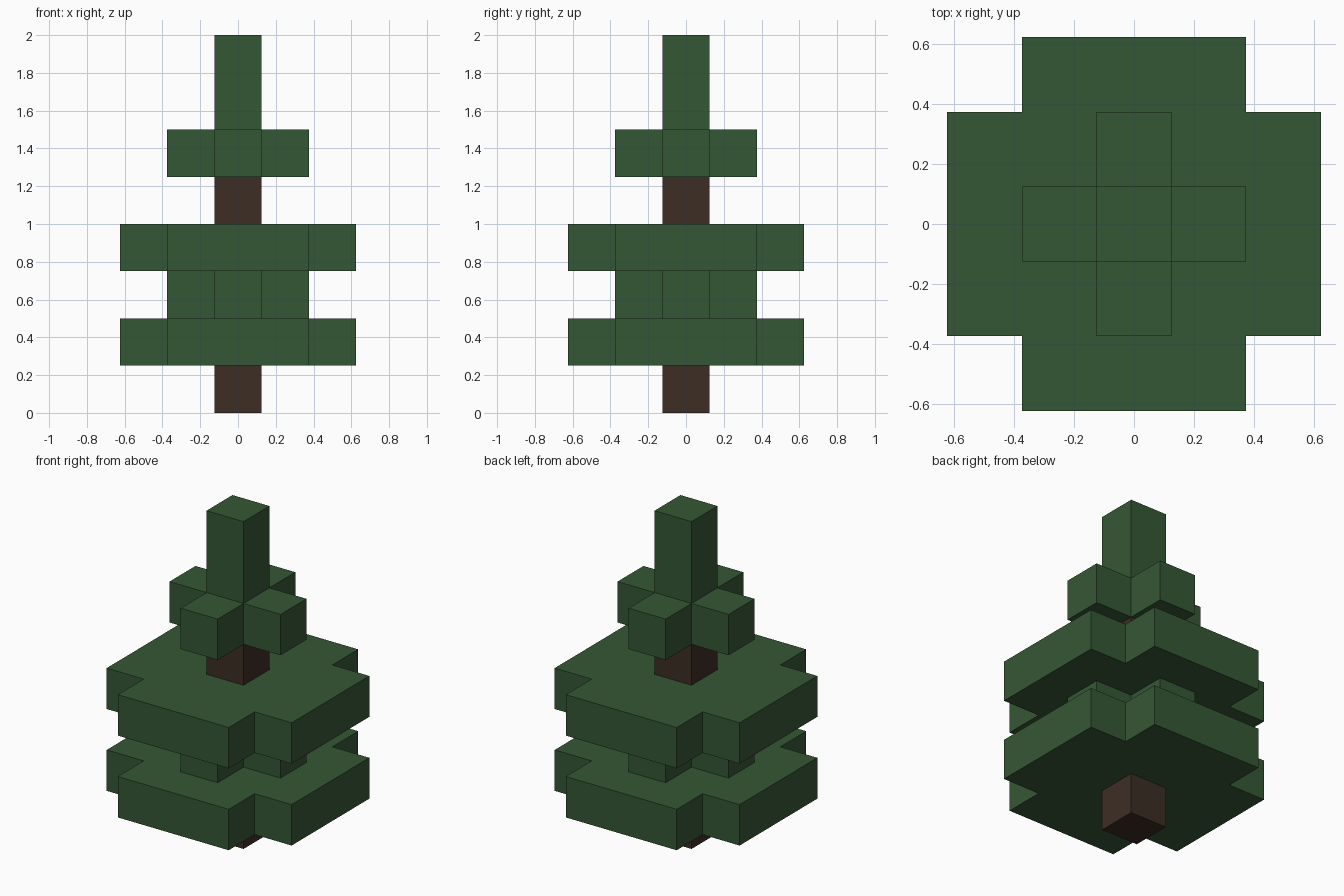
import bpy
import bmesh

cube = bpy.data.objects.get("Cube")
if cube:
    bpy.data.objects.remove(cube, do_unlink=True)


def make_material(name, color):
    mat = bpy.data.materials.new(name)
    mat.use_nodes = True
    mat.diffuse_color = color
    bsdf = next(n for n in mat.node_tree.nodes if n.type == "BSDF_PRINCIPLED")
    bsdf.inputs["Base Color"].default_value = color
    bsdf.inputs["Roughness"].default_value = 0.9
    return mat


green = make_material("leaf_green", (0.036, 0.095, 0.035, 1))
brown = make_material("bark_brown", (0.046, 0.027, 0.018, 1))

UNIT = 0.25          # edge of one block
HALF = UNIT / 2


def extrude_outline(name, outline, bottom, height, mat):
    """Raise a flat outline into a closed prism."""
    bm = bmesh.new()
    base = bm.faces.new([bm.verts.new((x, y, bottom)) for x, y in outline])
    raised = bmesh.ops.extrude_face_region(bm, geom=[base], use_keep_orig=True)
    top = [v for v in raised["geom"] if isinstance(v, bmesh.types.BMVert)]
    bmesh.ops.translate(bm, verts=top, vec=(0, 0, height))
    bmesh.ops.recalc_face_normals(bm, faces=bm.faces)
    mesh = bpy.data.meshes.new(name)
    bm.to_mesh(mesh)
    bm.free()
    mesh.materials.append(mat)
    obj = bpy.data.objects.new(name, mesh)
    bpy.context.collection.objects.link(obj)
    return obj


def square(r):
    return [(-r, -r), (r, -r), (r, r), (-r, r)]


def cross(arm):
    """Square with its four corner blocks notched out."""
    notch = arm - UNIT
    points = []
    for sx, sy in ((1, 1), (-1, 1), (-1, -1), (1, -1)):
        corner = [(arm * sx, notch * sy), (notch * sx, notch * sy), (notch * sx, arm * sy)]
        points += corner if sx == sy else corner[::-1]
    return points


# Trunk: base and the gap below the crown
extrude_outline("trunk_base", square(HALF), 0, UNIT, brown)
extrude_outline("trunk_upper", square(HALF), 4 * UNIT, UNIT, brown)

# Foliage tiers: name, arm length, level in blocks
for name, arm, level in (
    ("lower_wide_foliage", 5 * HALF, 1),
    ("middle_narrow_foliage", 3 * HALF, 2),
    ("upper_wide_foliage", 5 * HALF, 3),
    ("crown_foliage", 3 * HALF, 5),
):
    extrude_outline(name, cross(arm), level * UNIT, UNIT, green)

# Tree top
extrude_outline("tree_top", square(HALF), 6 * UNIT, 2 * UNIT, green)
